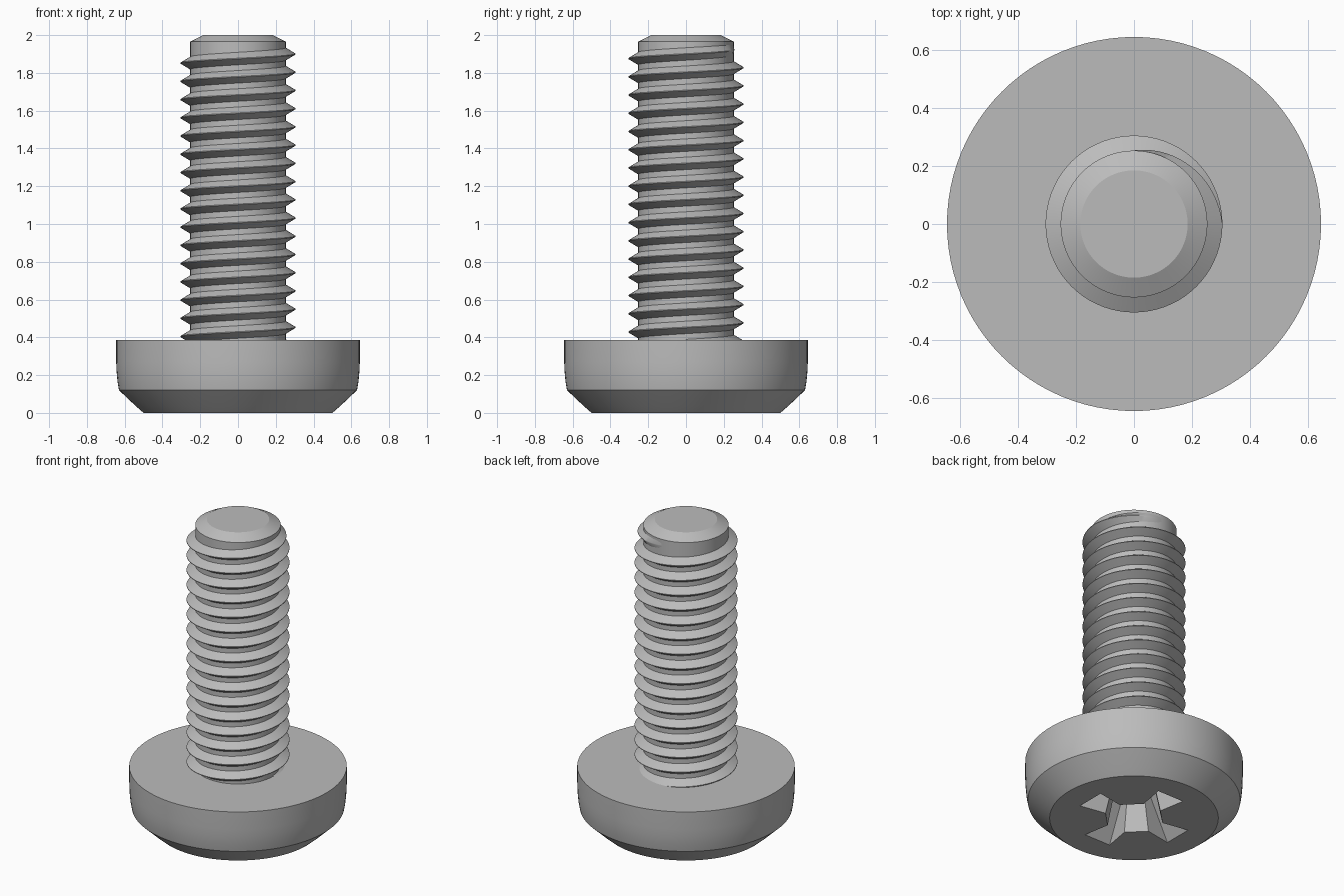
import bpy, bmesh, math
from math import cos, sin, pi

cube = bpy.data.objects.get("Cube")
if cube:
    bpy.data.objects.remove(cube, do_unlink=True)

steel = bpy.data.materials.new("grey_steel")
steel.use_nodes = True
GREY = (0.5, 0.5, 0.5, 1)
steel.diffuse_color = GREY
steel.node_tree.nodes["Principled BSDF"].inputs["Base Color"].default_value = GREY


def finish(bm, name, angle=25):
    bmesh.ops.recalc_face_normals(bm, faces=bm.faces)
    mesh = bpy.data.meshes.new(name)
    bm.to_mesh(mesh)
    bm.free()
    mesh.materials.append(steel)
    obj = bpy.data.objects.new(name, mesh)
    bpy.context.collection.objects.link(obj)
    smooth(obj, angle)
    return obj


def smooth(obj, angle):
    bpy.ops.object.select_all(action="DESELECT")
    obj.select_set(True)
    bpy.context.view_layer.objects.active = obj
    bpy.ops.object.shade_smooth_by_angle(angle=math.radians(angle))


def loft(bm, rings):
    """Skin closed rings of points and cap both ends."""
    rings = [[bm.verts.new(p) for p in ring] for ring in rings]
    for a, b in zip(rings, rings[1:]):
        for i in range(len(a)):
            j = (i + 1) % len(a)
            bm.faces.new((a[i], a[j], b[j], b[i]))
    bm.faces.new(rings[0])
    bm.faces.new(rings[-1])


def lathe(name, profile, steps=96):
    bm = bmesh.new()
    loft(bm, [[(r * cos(2 * pi * i / steps), r * sin(2 * pi * i / steps), z)
               for i in range(steps)] for r, z in profile])
    return finish(bm, name)


# Head, lying face down
head = lathe("head", [(0.5, 0), (0.54, 0.035), (0.63, 0.12), (0.638, 0.165),
                      (0.643, 0.22), (0.645, 0.27), (0.645, 0.385)])

# Plain core of the shank with chamfered tip
lathe("shank_core", [(0.253, 0.36), (0.253, 1.965), (0.185, 2.0)])


# Cross recess cut into the head
def cross_ring(tip, tip_half, inner, inner_half, z):
    arm = [(inner, -inner_half), (tip, -tip_half), (tip, tip_half), (inner, inner_half)]
    return [(x * cos(k * pi / 2) - y * sin(k * pi / 2),
             x * sin(k * pi / 2) + y * cos(k * pi / 2), z)
            for k in range(4) for x, y in arm]


bm = bmesh.new()
loft(bm, [cross_ring(0.352, 0.098, 0.17, 0.066, -0.02),
          cross_ring(0.15, 0.05, 0.11, 0.045, 0.27)])
cutter = finish(bm, "recess_cutter")
cut = head.modifiers.new("cross_recess", "BOOLEAN")
cut.operation = "DIFFERENCE"
cut.solver = "EXACT"
cut.object = cutter
bpy.context.view_layer.objects.active = head
bpy.ops.object.modifier_apply(modifier=cut.name)
bpy.data.objects.remove(cutter, do_unlink=True)
smooth(head, 25)

# Helical thread that fades into the core over its last quarter turn
PITCH, ROOT, CREST, SIDES = 0.0965, 0.25, 0.305, 72
turns = 16.25
count = int(turns * SIDES)
rings = []
for i in range(count + 1):
    turn = i / SIDES
    a = 2 * pi * turn
    z = 1.90 + (turn - 16) * PITCH
    fade = min(1, (turns - turn) / 0.25)
    height = ROOT + 0.004 + (CREST - ROOT - 0.004) * fade
    rings.append([(r * cos(a), r * sin(a), z + dz)
                  for r, dz in ((ROOT, -0.035), (height, -0.002), (height, 0.002), (ROOT, 0.035))])
bm = bmesh.new()
loft(bm, rings)
finish(bm, "thread", 30)
